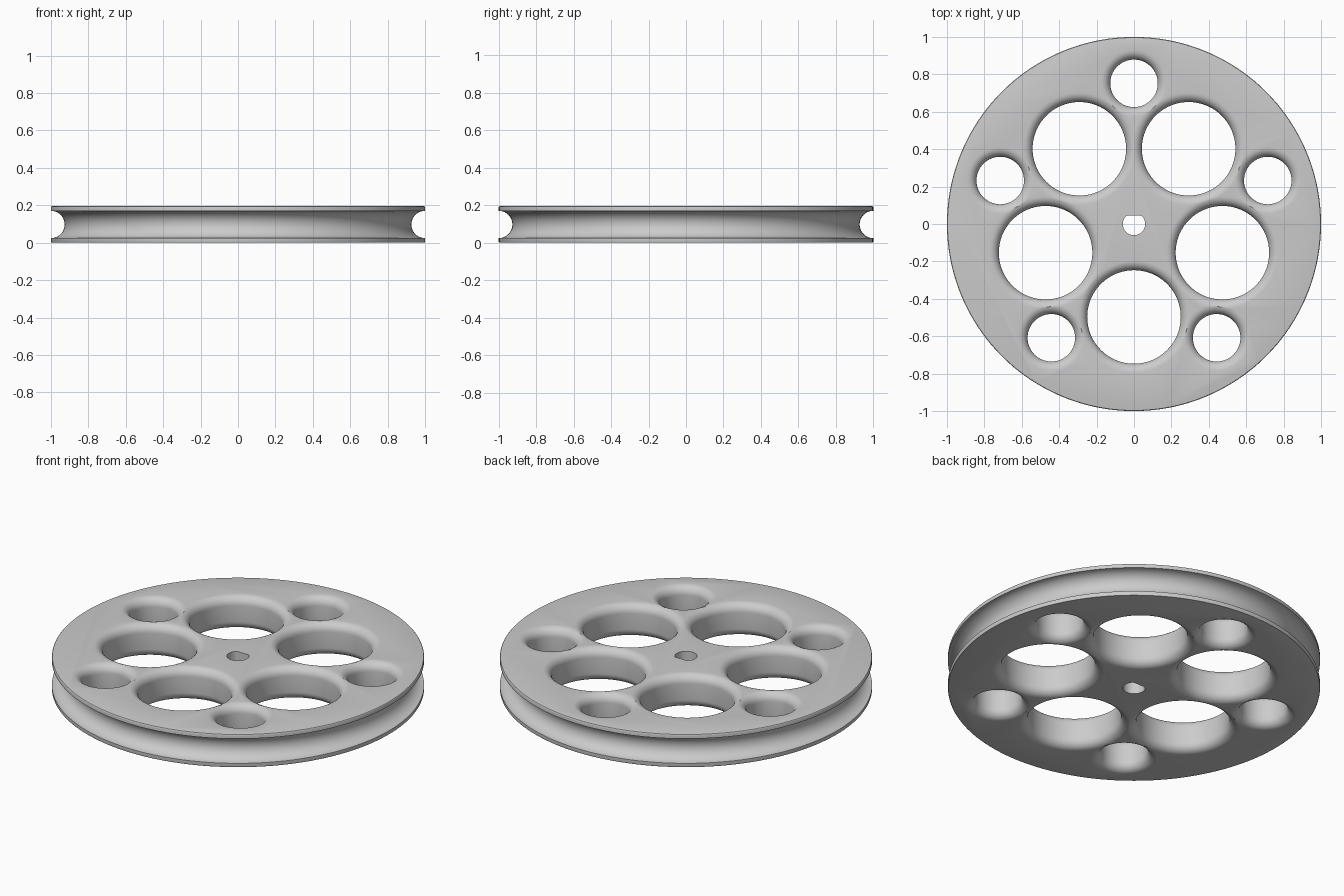
import bpy, bmesh
from math import sin, cos, pi, radians

if "Cube" in bpy.data.objects:
    bpy.data.objects.remove(bpy.data.objects["Cube"], do_unlink=True)

THICK = 0.195      # wheel thickness
FILLET = 0.05      # rounding around the lightening holes
GROOVE = 0.073     # radius of the rope groove
EDGE = 0.006       # rounding of the outer rim

grey = bpy.data.materials.new("light_grey")
grey.use_nodes = True
colour = (0.6, 0.6, 0.6, 1)
grey.diffuse_color = colour
grey.node_tree.nodes["Principled BSDF"].inputs["Base Color"].default_value = colour


def arc(cx, cz, r, start, end, steps):
    """Points on an arc in the radius / height plane, angles in degrees."""
    angles = [radians(start + (end - start) * i / steps) for i in range(steps + 1)]
    return [(cx + r * cos(a), cz + r * sin(a)) for a in angles]


def revolve(name, profile, sides, centre=(0, 0), flat=None):
    """Capped solid of revolution; flat trims one side at that y."""
    bm = bmesh.new()
    rings = []
    for r, z in profile:
        ring = []
        for i in range(sides):
            a = 2 * pi * i / sides
            y = r * sin(a)
            if flat is not None:
                y = min(y, flat)
            ring.append(bm.verts.new((centre[0] + r * cos(a), centre[1] + y, z)))
        rings.append(ring)
    for low, high in zip(rings, rings[1:]):
        for i in range(sides):
            j = (i + 1) % sides
            bm.faces.new((low[i], low[j], high[j], high[i]))
    bm.faces.new(rings[0][::-1])
    bm.faces.new(rings[-1])
    mesh = bpy.data.meshes.new(name)
    bm.to_mesh(mesh)
    bm.free()
    mesh.materials.append(grey)
    obj = bpy.data.objects.new(name, mesh)
    bpy.context.collection.objects.link(obj)
    return obj


def flared_hole(radius, distance, angle):
    """Cutter that leaves a hole with rounded edges on both faces."""
    r = radius + FILLET
    profile = [(r, -0.02)]
    profile += arc(r, FILLET, FILLET, 270, 180, 8)
    profile += arc(r, THICK - FILLET, FILLET, 180, 90, 8)
    profile += [(r, THICK + 0.02)]
    a = radians(angle)
    return revolve("hole_cutter", profile, 80, (distance * cos(a), distance * sin(a)))


# Grooved wheel body
body = arc(1 - EDGE, EDGE, EDGE, -90, 0, 3)
body += arc(1, THICK / 2, GROOVE, 270, 90, 20)
body += arc(1 - EDGE, THICK - EDGE, EDGE, 0, 90, 3)
wheel = revolve("pulley_wheel", body, 180)

# Five large holes, five small holes and the D-shaped shaft hole
cutters = []
for k in range(5):
    cutters.append(flared_hole(0.25, 0.497, -90 + 72 * k))
    cutters.append(flared_hole(0.127, 0.752, 90 + 72 * k))
cutters.append(revolve("shaft_cutter", [(0.06, -0.02), (0.06, THICK + 0.02)], 48, flat=0.045))

bpy.ops.object.select_all(action='DESELECT')
bpy.context.view_layer.objects.active = wheel
wheel.select_set(True)
for cutter in cutters:
    cutter.hide_render = True
    cut = wheel.modifiers.new("cut", 'BOOLEAN')
    cut.operation = 'DIFFERENCE'
    cut.solver = 'EXACT'
    cut.object = cutter
    bpy.ops.object.modifier_apply(modifier=cut.name)
    bpy.data.objects.remove(cutter, do_unlink=True)

bpy.ops.object.shade_smooth_by_angle(angle=radians(30))
